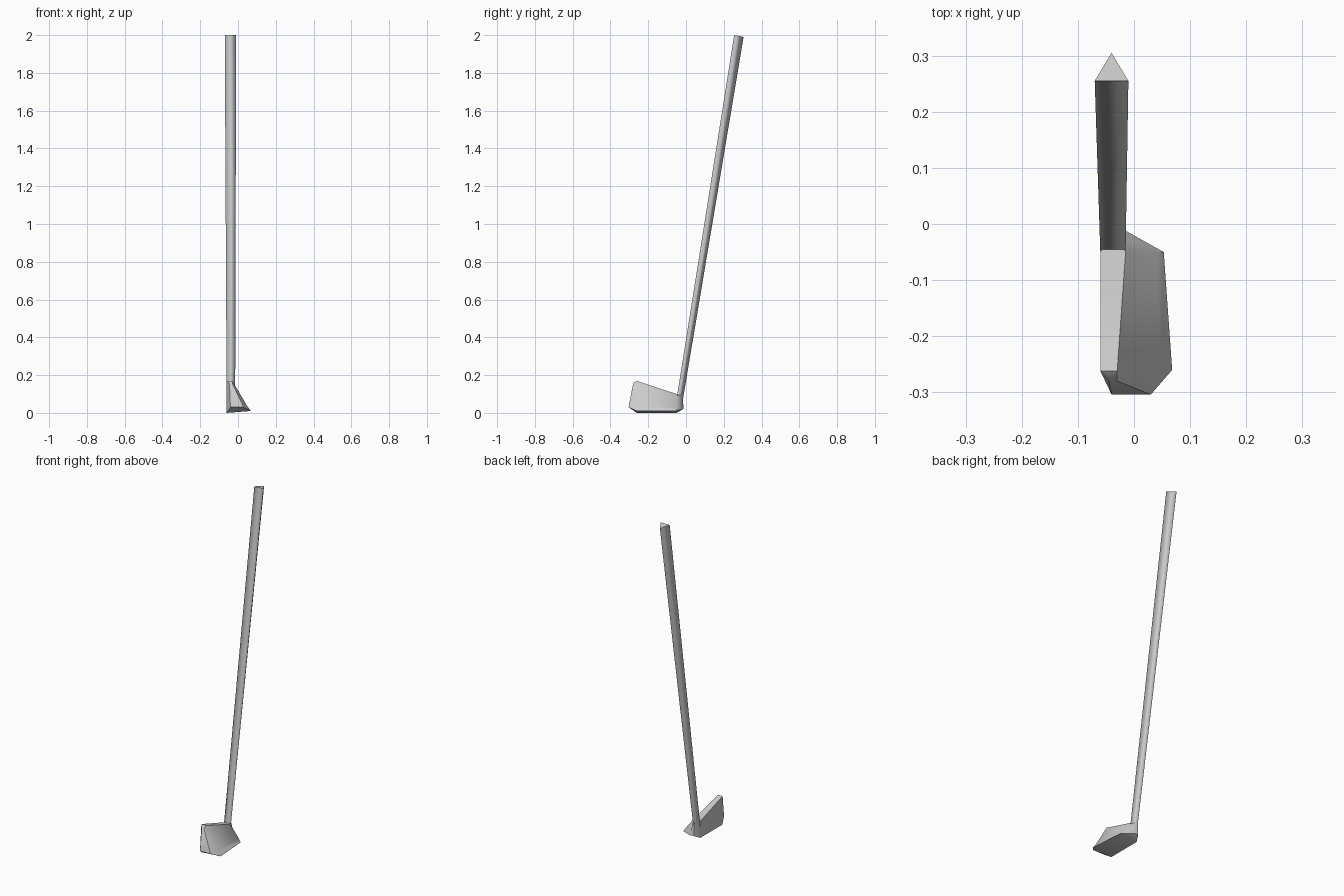
import bpy, bmesh, math

if "Cube" in bpy.data.objects:
    bpy.data.objects.remove(bpy.data.objects["Cube"])


def loft(name, sections, angle):
    """Skin a list of point rings into one closed mesh."""
    bm = bmesh.new()
    rings = [[bm.verts.new(p) for p in s] for s in sections]
    n = len(rings[0])
    for a, b in zip(rings, rings[1:]):
        for i in range(n):
            j = (i + 1) % n
            bm.faces.new((a[i], a[j], b[j], b[i]))
    bm.faces.new(rings[0])
    bm.faces.new(rings[-1][::-1])
    bmesh.ops.recalc_face_normals(bm, faces=bm.faces)
    mesh = bpy.data.meshes.new(name)
    bm.to_mesh(mesh)
    bm.free()
    ob = bpy.data.objects.new(name, mesh)
    bpy.context.collection.objects.link(ob)
    bpy.ops.object.select_all(action='DESELECT')
    ob.select_set(True)
    bpy.context.view_layer.objects.active = ob
    bpy.ops.object.shade_smooth_by_angle(angle=math.radians(angle))
    return ob


# Three-sided leaning shaft, slightly wider at the grip
loft("shaft", [
    [(-0.06, -0.052, 0.06), (-0.015, -0.052, 0.06), (-0.038, -0.019, 0.055)],
    [(-0.07, 0.255, 2.0), (-0.01, 0.255, 2.0), (-0.04, 0.305, 1.99)],
], 125)
# keep the grip cap crisp
for p in bpy.data.objects["shaft"].data.polygons:
    if abs(p.normal.z) > 0.8:
        p.use_smooth = False

# Wedge head: rings run from toe to heel
# (back bottom, back top, face top, face bottom, leading edge)
loft("club_head", [
    [(-0.04, -0.304, 0.03), (-0.045, -0.28, 0.155), (-0.03, -0.28, 0.155),
     (0.018, -0.299, 0.055), (0.03, -0.304, 0.03)],
    [(-0.06, -0.26, 0.0), (-0.06, -0.262, 0.17), (-0.03, -0.262, 0.17),
     (0.048, -0.26, 0.037), (0.068, -0.26, 0.01)],
    [(-0.06, -0.05, 0.0), (-0.06, -0.05, 0.1), (-0.015, -0.05, 0.1),
     (0.04, -0.05, 0.03), (0.053, -0.05, 0.01)],
    [(-0.042, -0.015, 0.02), (-0.042, -0.018, 0.1), (-0.034, -0.018, 0.1),
     (-0.02, -0.014, 0.035), (-0.015, -0.012, 0.02)],
], 50)
